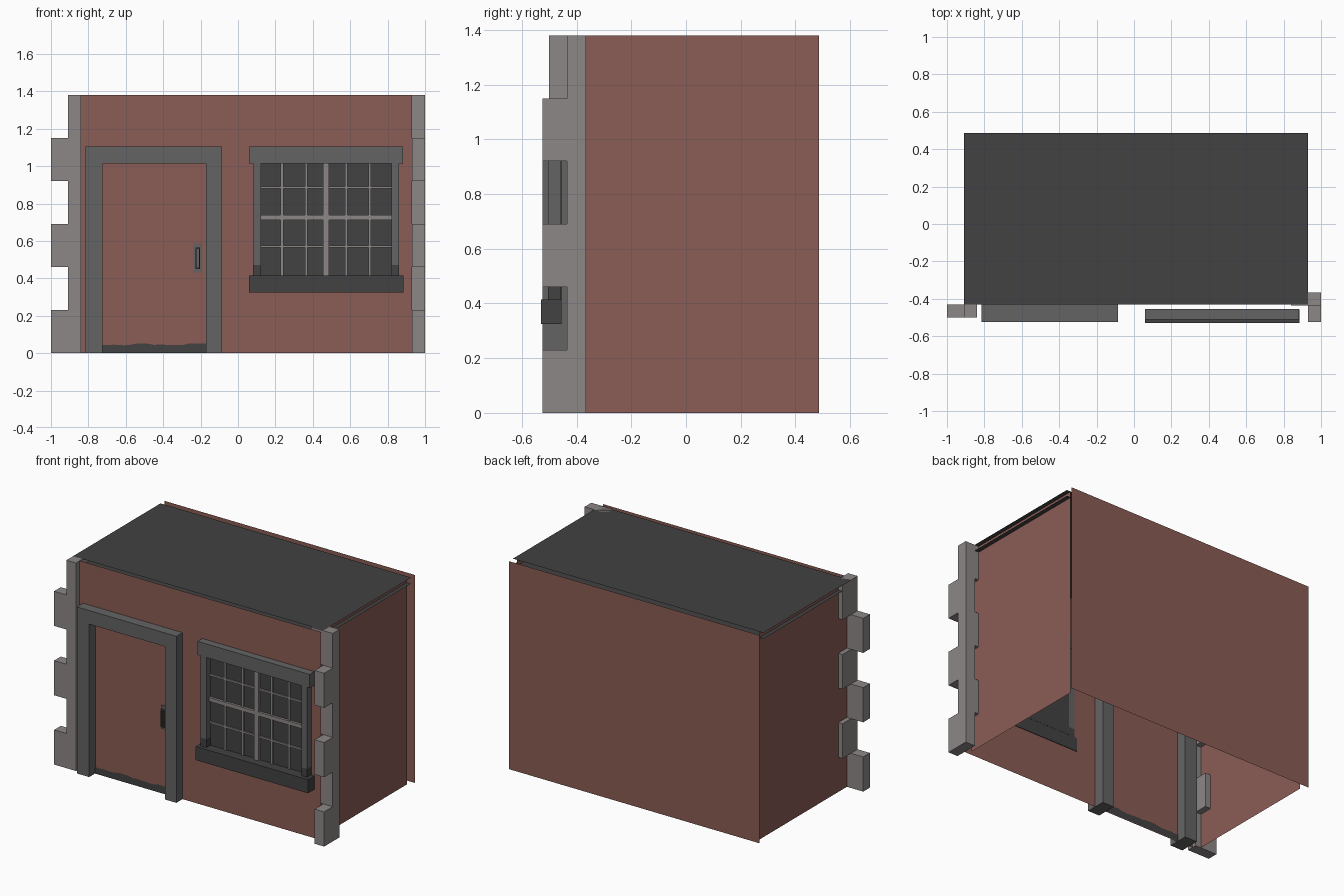
import bpy, random

if "Cube" in bpy.data.objects:
    bpy.data.objects.remove(bpy.data.objects["Cube"])

random.seed(4)


def material(name, rgb):
    m = bpy.data.materials.new(name)
    m.diffuse_color = (*rgb, 1)
    m.use_nodes = True
    m.node_tree.nodes["Principled BSDF"].inputs["Base Color"].default_value = m.diffuse_color
    return m


RED = material("brick red", (0.26, 0.109, 0.092))
GREY = material("frame grey", (0.127, 0.127, 0.127))
STONE = material("pale stone", (0.27, 0.242, 0.243))
DARK = material("charcoal", (0.054, 0.054, 0.054))


def mesh(name, verts, faces, mat):
    me = bpy.data.meshes.new(name)
    me.from_pydata(verts, [], faces)
    me.materials.append(mat)
    ob = bpy.data.objects.new(name, me)
    bpy.context.collection.objects.link(ob)
    return ob


def boxes(name, mat, *spans):
    """One object from boxes given as (x0, x1, y0, y1, z0, z1)."""
    verts, faces = [], []
    quads = [(0, 1, 3, 2), (4, 6, 7, 5), (0, 4, 5, 1),
             (2, 3, 7, 6), (0, 2, 6, 4), (1, 5, 7, 3)]
    for x0, x1, y0, y1, z0, z1 in spans:
        n = len(verts)
        verts += [(x, y, z) for x in (x0, x1) for y in (y0, y1) for z in (z0, z1)]
        faces += [tuple(n + i for i in q) for q in quads]
    return mesh(name, verts, faces, mat)


def wall(name, a, b):
    """Upright sheet between two plan points, facing right of a to b."""
    return mesh(name, [(*a, 0), (*b, 0), (*b, H), (*a, H)], [(0, 1, 2, 3)], RED)


def sheet(name, z):
    return mesh(name, [(L, -0.43, z), (R, -0.43, z), (R, 0.487, z), (L, 0.487, z)],
                [(0, 1, 2, 3)], DARK)


H, L, R = 1.38, -0.91, 0.93
FY = -0.46   # front wall plane

# Walls and the two roof sheets
wall("front_wall", (L, FY), (R, FY))
wall("back_wall", (R, 0.53), (L, 0.53))
wall("right_wall", (0.90, -0.43), (0.90, 0.487))
wall("left_wall", (-0.88, 0.487), (-0.88, -0.43))
sheet("roof", H)
sheet("ceiling", 1.34)

# Corner stones: a column with blocks alternating between two directions
step = H / 6
left = [(-0.91, -0.84, -0.50, -0.43, 0, H)]
right = [(0.93, 1.0, -0.435, -0.365, 0, H)]
for i in range(6):
    z = (i * step, (i + 1) * step)
    if i % 2 == 0:
        left.append((-1.0, -0.91, -0.50, -0.43, *z))
        right.append((0.93, 1.0, -0.525, -0.435, *z))
    else:
        left.append((-0.91, -0.84, -0.43, -0.34, *z))
        right.append((0.84, 0.93, -0.435, -0.365, *z))
boxes("left_corner_stones", STONE, *left)
boxes("right_corner_stones", STONE, *right)

# Door frame, passing through the wall
boxes("door_frame", GREY,
      (-0.815, -0.725, -0.525, -0.39, 0, 1.015),
      (-0.17, -0.085, -0.525, -0.39, 0, 1.015),
      (-0.815, -0.085, -0.525, -0.39, 1.015, 1.105))

# Worn dark strip with a ragged top along the door bottom
n = 18
xs = [-0.725 + 0.555 * i / n for i in range(n + 1)]
tops = [0.047 + random.uniform(-0.006, 0.006) for _ in xs]
for name, y in (("door_worn_strip", FY - 0.004), ("door_worn_strip_inside", FY + 0.004)):
    verts = [(x, y, 0) for x in xs] + [(x, y, t) for x, t in zip(xs, tops)]
    mesh(name, verts, [(i, i + 1, n + 2 + i, n + 1 + i) for i in range(n)], DARK)

# Door handle
boxes("handle_plate", GREY, (-0.237, -0.192, -0.467, FY, 0.43, 0.585))
boxes("handle_loop", DARK,
      (-0.228, -0.223, -0.485, -0.466, 0.45, 0.565),
      (-0.208, -0.203, -0.485, -0.466, 0.45, 0.565),
      (-0.223, -0.208, -0.485, -0.466, 0.45, 0.457),
      (-0.223, -0.208, -0.485, -0.466, 0.558, 0.565))

# Window surround, sill and glass
boxes("window_head", GREY, (0.06, 0.883, -0.51, -0.455, 1.015, 1.105))
boxes("window_jambs", GREY,
      (0.08, 0.123, -0.505, -0.457, 0.47, 1.015),
      (0.82, 0.862, -0.505, -0.457, 0.47, 1.015))
boxes("window_jamb_feet", DARK,
      (0.08, 0.123, -0.505, -0.457, 0.415, 0.47),
      (0.82, 0.862, -0.505, -0.457, 0.415, 0.47))
boxes("window_sill", DARK, (0.06, 0.885, -0.53, -0.456, 0.325, 0.415))
boxes("window_glass", DARK, (0.123, 0.82, -0.464, -0.455, 0.415, 1.015))

# Glazing bars: thick cross and thin grid
boxes("window_cross", STONE,
      (0.455, 0.487, -0.482, -0.463, 0.415, 1.015),
      (0.123, 0.82, -0.480, -0.463, 0.712, 0.738))
bars = [(x - 0.007, x + 0.007, -0.474, -0.463, 0.415, 1.015)
        for x in (0.235, 0.365, 0.578, 0.705)]
bars += [(0.123, 0.82, -0.473, -0.463, z - 0.006, z + 0.006) for z in (0.57, 0.885)]
boxes("window_thin_bars", STONE, *bars)
